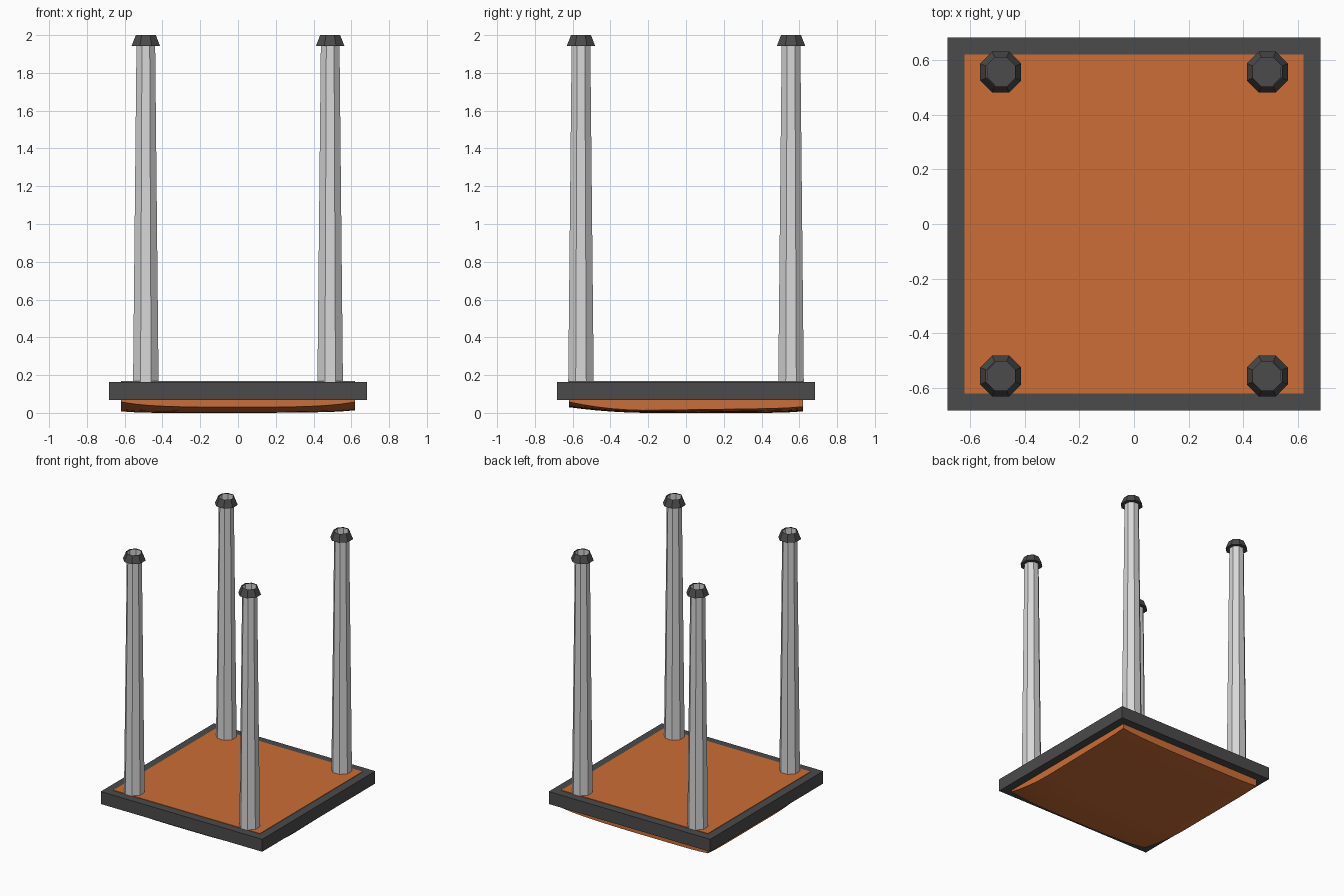
import bpy, bmesh, math
from mathutils import Matrix

if "Cube" in bpy.data.objects:
    bpy.data.objects.remove(bpy.data.objects["Cube"])


def material(name, rgb):
    m = bpy.data.materials.new(name)
    m.diffuse_color = (*rgb, 1)
    m.use_nodes = True
    m.node_tree.nodes["Principled BSDF"].inputs["Base Color"].default_value = m.diffuse_color
    return m


DARK = material("dark grey", (0.07, 0.07, 0.07))
LIGHT = material("light grey metal", (0.68, 0.68, 0.68))
ORANGE = material("orange fabric", (0.6, 0.155, 0.037))


def finish(bm, name, mat):
    me = bpy.data.meshes.new(name)
    bm.to_mesh(me)
    bm.free()
    me.materials.append(mat)
    ob = bpy.data.objects.new(name, me)
    bpy.context.collection.objects.link(ob)
    return ob


def octagon_loft(name, mat, x, y, z0, a0, z1, a1, floor):
    """Open-topped octagonal frustum, flat sides facing the axes (a = apothem)."""
    k = 1 / math.cos(math.pi / 8)
    bm = bmesh.new()
    rings = []
    for z, a in ((z0, a0), (z1, a1)):
        rings.append([bm.verts.new((x + a * k * math.cos(math.pi / 8 + i * math.pi / 4),
                                    y + a * k * math.sin(math.pi / 8 + i * math.pi / 4), z))
                      for i in range(8)])
    lo, hi = rings
    for i in range(8):
        j = (i + 1) % 8
        bm.faces.new((lo[i], lo[j], hi[j], hi[i]))
    if floor:
        bm.faces.new(lo[::-1])
    return finish(bm, name, mat)


# Square seat frame
bm = bmesh.new()
bmesh.ops.create_cube(bm, size=1, matrix=Matrix.Translation((0, 0, 0.1165))
                      @ Matrix.Diagonal((1.366, 1.366, 0.095, 1)))
finish(bm, "seat_frame", DARK)

# Cushion: flat backing above the frame, sagging padded face below it
H = 0.62


def sag(x, y):
    u, v = x / H, y / H
    front = max(0, (-v - 0.3) / 0.7) ** 2
    z = 0.03 * front + 0.017 * max(0, u) ** 2 * (0.5 + 0.5 * v)
    z += 0.02 * front * abs(u) ** 3
    return z + 0.008 * (abs(u) ** 8 + max(0, v) ** 8)


bm = bmesh.new()
bmesh.ops.create_grid(bm, x_segments=16, y_segments=16, size=H)
for v in bm.verts:
    v.co.z = sag(v.co.x, v.co.y)
ext = bmesh.ops.extrude_face_region(bm, geom=bm.faces[:])["geom"]
for v in ext:
    if isinstance(v, bmesh.types.BMVert):
        v.co.z = 0.168
bmesh.ops.delete(bm, geom=[f for f in bm.faces if f.calc_center_median().z < -1], context='FACES')
bmesh.ops.recalc_face_normals(bm, faces=bm.faces[:])
finish(bm, "seat_cushion", ORANGE)

# Four tapered hollow legs with flared feet
for sx, side in ((-1, "left"), (1, "right")):
    for sy, end in ((-1, "front"), (1, "back")):
        x, y = sx * 0.488, sy * 0.556
        octagon_loft(f"{end}_{side}_leg", LIGHT, x, y, 0.12, 0.068, 1.995, 0.049, False)
        octagon_loft(f"{end}_{side}_foot", DARK, x, y, 1.943, 0.075, 2.0, 0.053, True)
